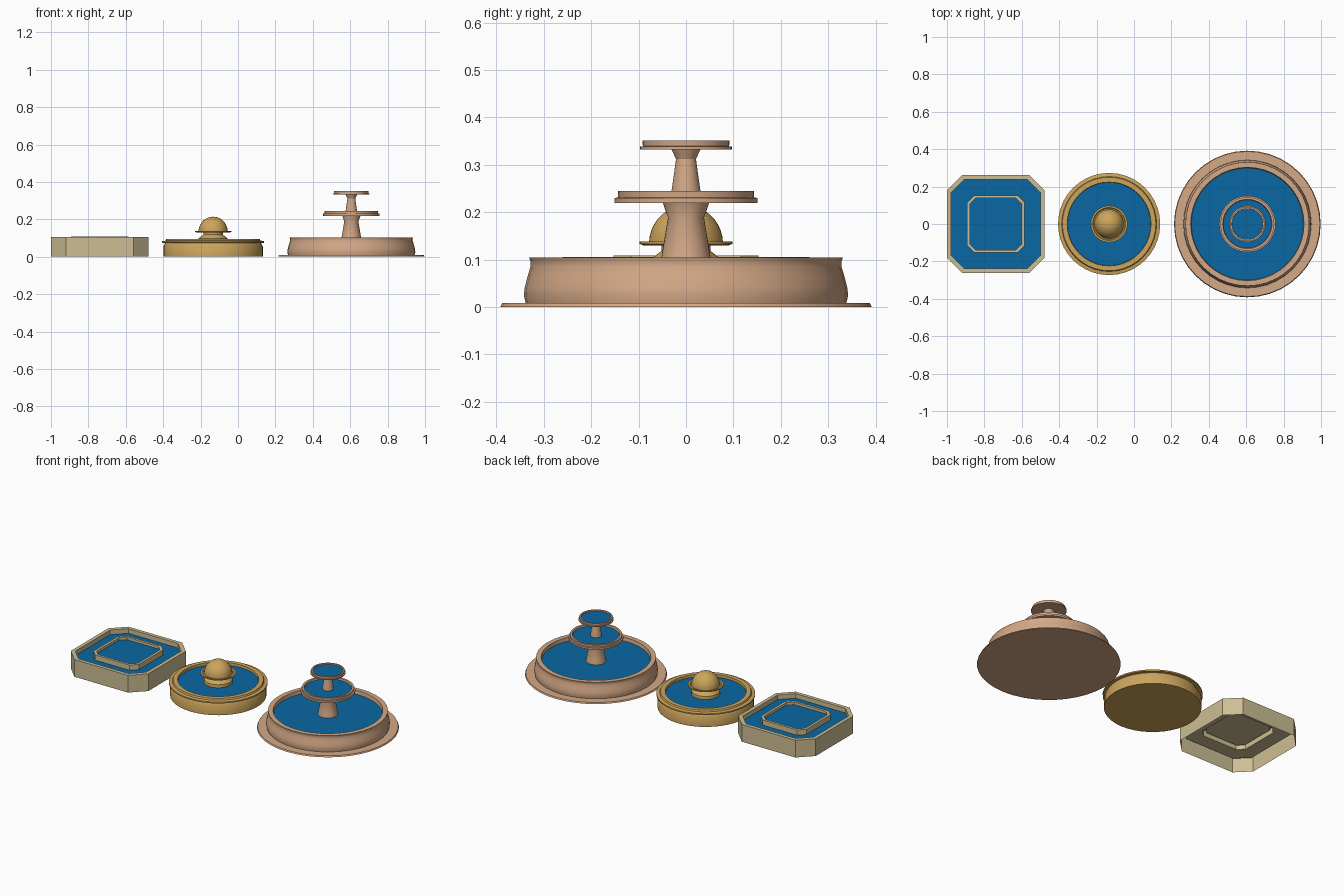
import bpy, bmesh, math

if "Cube" in bpy.data.objects:
    bpy.data.objects.remove(bpy.data.objects["Cube"])


def material(name, rgb):
    m = bpy.data.materials.new(name)
    m.diffuse_color = (*rgb, 1)
    m.use_nodes = True
    m.node_tree.nodes["Principled BSDF"].inputs["Base Color"].default_value = m.diffuse_color
    return m


SAND = material("pale_sandstone", (0.61, 0.515, 0.296))
GOLD = material("golden_stone", (0.61, 0.376, 0.107))
PINK = material("pink_stone", (0.66, 0.395, 0.243))
WATER = material("blue_water", (0.003, 0.14, 0.37))


def round_ring(r, n=40):
    return [(r * math.cos(2 * math.pi * i / n), r * math.sin(2 * math.pi * i / n)) for i in range(n)]


def cut_square(h):
    """Square of half width h with chamfered corners, counter-clockwise."""
    k = h - max(0, min(0.08 - 0.4 * (0.26 - h), h))
    return [(h, -k), (h, k), (k, h), (-k, h), (-h, k), (-h, -k), (-k, -h), (k, -h)]


def sweep(name, x, profile, mat, ring=round_ring, smooth=True):
    """Stack rings along an (r, z) profile; r = 0 closes to a point."""
    bm = bmesh.new()
    rows = [[bm.verts.new((p[0], p[1], z)) for p in ring(r)] if r > 0
            else [bm.verts.new((0, 0, z))] for r, z in profile]
    for a, b in zip(rows, rows[1:]):
        n = max(len(a), len(b))
        for i in range(n):
            j = (i + 1) % n
            if len(a) == 1:
                bm.faces.new((a[0], b[j], b[i]))
            elif len(b) == 1:
                bm.faces.new((a[i], a[j], b[0]))
            else:
                bm.faces.new((a[i], a[j], b[j], b[i]))
    me = bpy.data.meshes.new(name)
    bm.to_mesh(me)
    bm.free()
    me.materials.append(mat)
    ob = bpy.data.objects.new(name, me)
    ob.location.x = x
    bpy.context.collection.objects.link(ob)
    if smooth:
        bpy.context.view_layer.objects.active = ob
        ob.select_set(True)
        bpy.ops.object.shade_smooth_by_angle(angle=math.radians(30))
        ob.select_set(False)
    return ob


def water(name, x, r, z, ring=round_ring):
    sweep(name, x, [(r, z), (0, z)], WATER, ring, smooth=False)


# Chamfered square fountain, open underneath, with a raised inner basin
X1 = -0.739
sweep("square_basin", X1,
      [(0.261, 0), (0.261, 0.105), (0.239, 0.105), (0.239, 0.072), (0.153, 0.072),
       (0.153, 0.109), (0.138, 0.109), (0.138, 0.088), (0, 0.088)],
      SAND, cut_square, smooth=False)
sweep("square_water", X1, [(0.239, 0.077), (0.153, 0.077)], WATER, cut_square, smooth=False)
water("square_inner_water", X1, 0.138, 0.093, cut_square)

# Round golden fountain with a dome on a dish
X2 = -0.133
sweep("round_basin", X2,
      [(0, 0), (0.266, 0), (0.266, 0.055), (0.256, 0.073), (0.273, 0.075),
       (0.273, 0.083), (0.254, 0.086), (0.25, 0.095), (0.224, 0.095), (0.222, 0.074), (0, 0.074)], GOLD)
water("round_water", X2, 0.223, 0.08)
sweep("dome_pedestal", X2, [(0.08, 0.078), (0.078, 0.098), (0.052, 0.118), (0.052, 0.132)], GOLD)
sweep("dome_dish", X2, [(0, 0.13), (0.09, 0.13), (0.098, 0.133), (0.098, 0.138),
                        (0.088, 0.138), (0.084, 0.134), (0, 0.134)], GOLD)
dome = [(0.078 * math.cos(math.radians(a)), 0.134 + 0.08 * math.sin(math.radians(a)))
        for a in range(0, 90, 10)]
sweep("dome", X2, dome + [(0, 0.214)], GOLD)

# Three tier pink fountain
X3 = 0.606
sweep("ground_plate", X3, [(0, 0), (0.392, 0), (0.388, 0.008), (0, 0.008)], PINK)
sweep("large_basin", X3,
      [(0.338, 0.006), (0.342, 0.025), (0.34, 0.042), (0.334, 0.065), (0.328, 0.085),
       (0.328, 0.096), (0.331, 0.104), (0.303, 0.104), (0.299, 0.076), (0, 0.076)], PINK)
water("large_water", X3, 0.3, 0.082)
sweep("lower_pedestal", X3, [(0.056, 0.078), (0.051, 0.11), (0.038, 0.188), (0.049, 0.22)], PINK)
sweep("middle_dish", X3,
      [(0, 0.219), (0.151, 0.219), (0.151, 0.23), (0.143, 0.231), (0.144, 0.245),
       (0.132, 0.245), (0.128, 0.232), (0, 0.232)], PINK)
water("middle_water", X3, 0.129, 0.236)
sweep("upper_pedestal", X3, [(0.032, 0.232), (0.03, 0.248), (0.021, 0.312), (0.031, 0.333)], PINK)
sweep("top_dish", X3,
      [(0, 0.332), (0.097, 0.332), (0.097, 0.338), (0.091, 0.339), (0.092, 0.351),
       (0.084, 0.351), (0.082, 0.341), (0, 0.341)], PINK)
water("top_water", X3, 0.083, 0.345)
